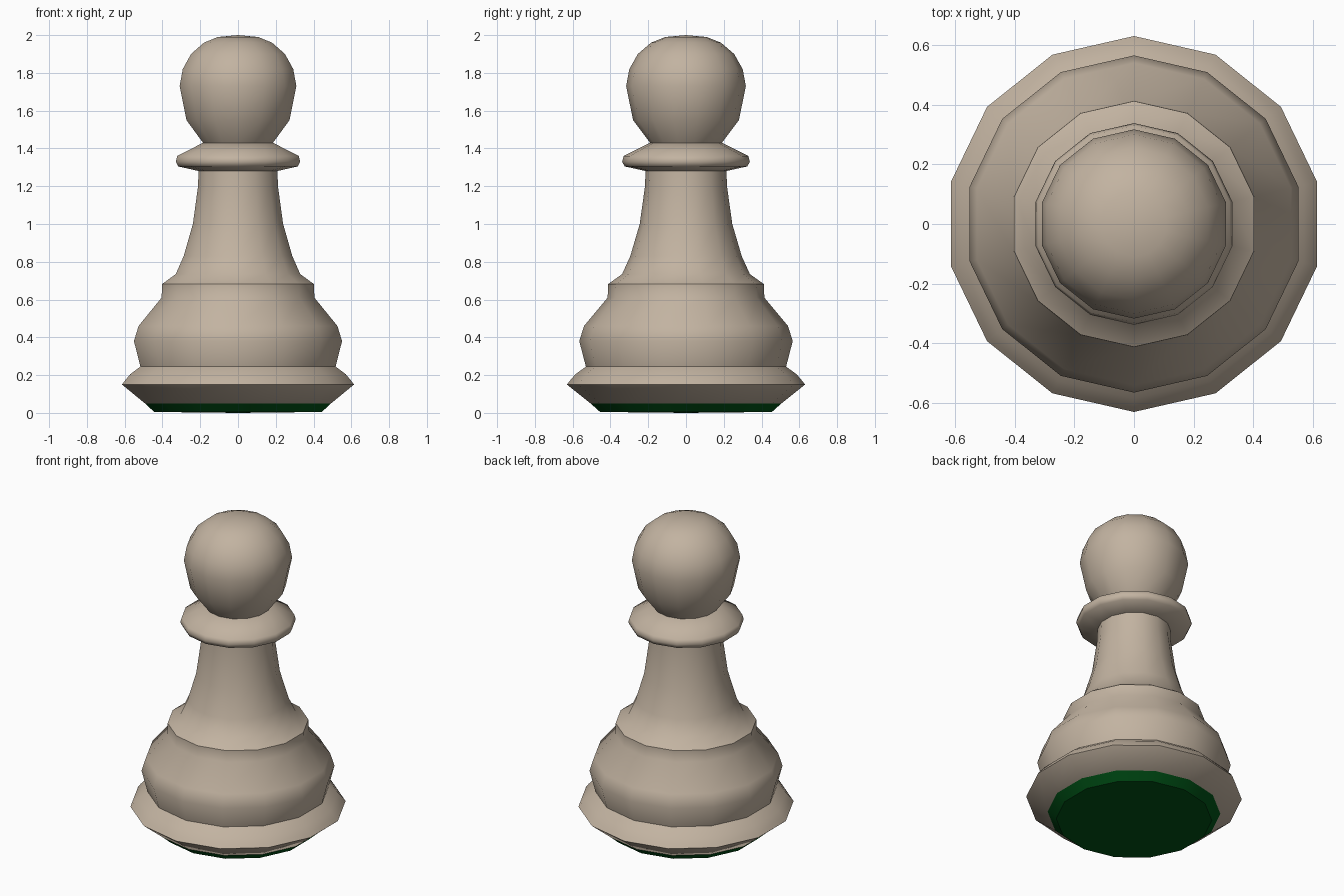
import bpy
import bmesh
from math import cos, sin, pi, radians

cube = bpy.data.objects.get("Cube")
if cube:
    bpy.data.objects.remove(cube, do_unlink=True)

SIDES = 14


def make_material(name, rgb):
    mat = bpy.data.materials.new(name)
    mat.use_nodes = True
    color = (*rgb, 1.0)
    mat.diffuse_color = color
    mat.node_tree.nodes["Principled BSDF"].inputs["Base Color"].default_value = color
    return mat


def lathe(name, profile, mat, angle):
    """Turn a (radius, height) profile about z; radius 0 makes a pole."""
    bm = bmesh.new()
    rings = []
    for r, z in profile:
        if r == 0:
            rings.append([bm.verts.new((0, 0, z))])
        else:
            turns = [2 * pi * (i + 0.5) / SIDES for i in range(SIDES)]
            rings.append([bm.verts.new((r * cos(a), r * sin(a), z)) for a in turns])
    for low, high in zip(rings, rings[1:]):
        for i in range(SIDES):
            j = (i + 1) % SIDES
            corners = [low[i % len(low)], low[j % len(low)],
                       high[j % len(high)], high[i % len(high)]]
            bm.faces.new(list(dict.fromkeys(corners)))
    bmesh.ops.recalc_face_normals(bm, faces=bm.faces)
    mesh = bpy.data.meshes.new(name)
    bm.to_mesh(mesh)
    bm.free()
    mesh.materials.append(mat)
    obj = bpy.data.objects.new(name, mesh)
    bpy.context.collection.objects.link(obj)
    bpy.ops.object.select_all(action="DESELECT")
    obj.select_set(True)
    bpy.context.view_layer.objects.active = obj
    bpy.ops.object.shade_smooth_by_angle(angle=radians(angle))
    return obj


wood = make_material("pale wood", (0.54, 0.45, 0.355))
felt = make_material("green felt", (0.0, 0.085, 0.008))

# Felt pad under the foot
lathe("felt_pad", [(0, 0), (0.455, 0.005), (0.505, 0.05), (0, 0.05)], felt, 30)

# Flared foot with a sharp rim, running smoothly into the bulging body
lathe("foot_and_body", [(0, 0.05), (0.505, 0.05), (0.63, 0.15), (0.615, 0.17),
                        (0.585, 0.205), (0.53, 0.245), (0.565, 0.38),
                        (0.54, 0.46), (0.415, 0.61), (0.412, 0.682),
                        (0, 0.682)], wood, 65)

# Tapered neck
lathe("neck", [(0.412, 0.682), (0.338, 0.735), (0.295, 0.83), (0.245, 1.0),
               (0.217, 1.2), (0.214, 1.29)], wood, 45)

# Collar
lathe("collar", [(0.212, 1.28), (0.325, 1.305), (0.338, 1.33), (0.33, 1.36),
                 (0.19, 1.43), (0, 1.43)], wood, 55)

# Ball head
lathe("head", [(0.19, 1.43), (0.28, 1.55), (0.317, 1.73), (0.3, 1.82),
               (0.255, 1.9), (0.185, 1.96), (0.11, 1.99), (0, 2.0)], wood, 60)
